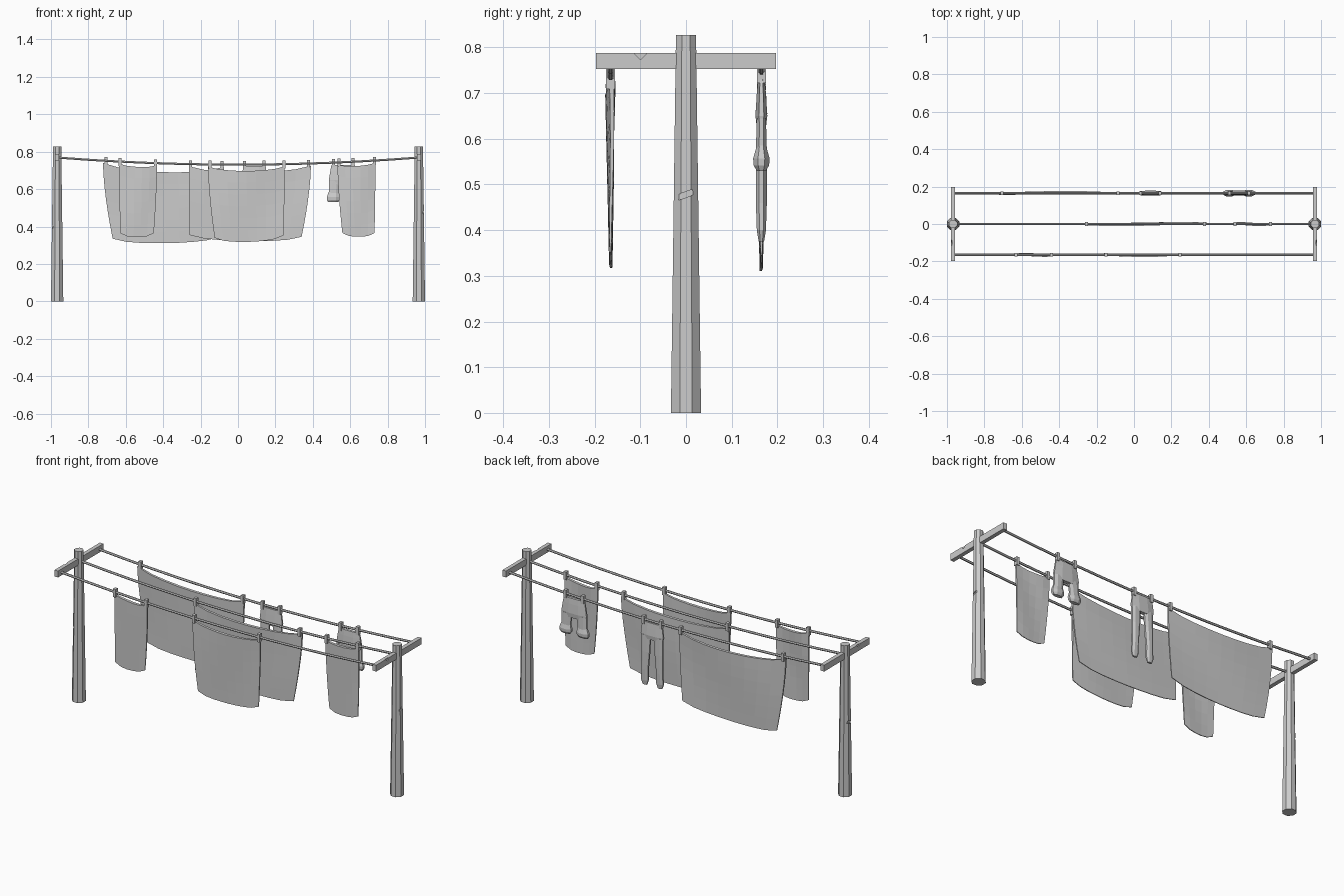
import bpy, bmesh, math
from mathutils import Vector

if "Cube" in bpy.data.objects:
    bpy.data.objects.remove(bpy.data.objects["Cube"])

LINE_Y = 0.165
POST_X = 0.967


def rope_z(x):
    return 0.731 + 0.038 * (x / POST_X) ** 2


def finish(bm, name):
    bmesh.ops.recalc_face_normals(bm, faces=bm.faces)
    me = bpy.data.meshes.new(name)
    bm.to_mesh(me)
    bm.free()
    ob = bpy.data.objects.new(name, me)
    bpy.context.collection.objects.link(ob)
    return ob


def box(name, loc, size, spin=0):
    bm = bmesh.new()
    bmesh.ops.create_cube(bm, size=1)
    bmesh.ops.scale(bm, vec=size, verts=bm.verts)
    ob = finish(bm, name)
    ob.location = loc
    ob.rotation_euler = (spin, 0, 0)
    return ob


def loft(name, sections, y=0.0, sides=8):
    """Stack of horizontal rings: (x, z, half width, half depth)."""
    bm = bmesh.new()
    k = 1 / math.cos(math.pi / sides)
    rings = []
    for x, z, rx, ry in sections:
        ring = []
        for i in range(sides):
            a = 2 * math.pi * (i + 0.5) / sides
            ring.append(bm.verts.new((x + rx * k * math.cos(a), y + ry * k * math.sin(a), z)))
        rings.append(ring)
    for a, b in zip(rings, rings[1:]):
        for i in range(sides):
            j = (i + 1) % sides
            bm.faces.new((a[i], a[j], b[j], b[i]))
    bm.faces.new(rings[0])
    bm.faces.new(rings[-1])
    return finish(bm, name)


def notch(target, loc, size, spin):
    cutter = box("notch_cutter", loc, size, spin)
    cutter.hide_render = True
    cutter.display_type = 'WIRE'
    mod = target.modifiers.new("notch", 'BOOLEAN')
    mod.operation = 'DIFFERENCE'
    mod.solver = 'EXACT'
    mod.object = cutter


def peg(x, y):
    box("clothes_peg", (x, y, rope_z(x) - 0.002), (0.016, 0.02, 0.044))


def cloth(name, y, top, bottom, corner_z, mid_z, sag, phase, nx=8, nz=6):
    """Hanging closed sheet: top/bottom x ranges, drooping hems, soft folds."""
    bm = bmesh.new()
    layers = []
    for side in (-1, 1):
        grid = []
        for j in range(nz + 1):
            v = j / nz
            row = []
            for i in range(nx + 1):
                u = i / nx
                bow = 4 * u * (1 - u)
                xt = top[0] + (top[1] - top[0]) * u
                xb = bottom[0] + (bottom[1] - bottom[0]) * u
                x = xt + (xb - xt) * v ** 1.6
                zt = rope_z(xt) - 0.012 - sag * bow ** 0.7
                zb = corner_z[0] * (1 - u) + corner_z[1] * u
                zb += (mid_z - sum(corner_z) / 2) * bow ** 0.6
                half = 0.002 + 0.006 * (1 - v) * (0.5 + 0.5 * bow)
                fold = 0.004 * math.sin(5 * u + 3 * v + phase) * (1 - 0.5 * v)
                row.append(bm.verts.new((x, y + fold + side * half, zt + (zb - zt) * v)))
            grid.append(row)
        for j in range(nz):
            for i in range(nx):
                bm.faces.new((grid[j][i], grid[j][i + 1], grid[j + 1][i + 1], grid[j + 1][i]))
        layers.append(grid)

    def rim(g):
        return (g[0] + [r[-1] for r in g[1:]] + g[-1][-2::-1]
                + [r[0] for r in g[-2:0:-1]])
    a, b = rim(layers[0]), rim(layers[1])
    for i in range(len(a)):
        j = (i + 1) % len(a)
        bm.faces.new((a[i], a[j], b[j], b[i]))
    finish(bm, name)


# posts and crossbars
for s, crack in ((-1, 0.40), (1, 0.475)):
    post = loft("post", [(s * POST_X, 0, 0.033, 0.033), (s * POST_X, 0.827, 0.022, 0.022)])
    notch(post, (s * (POST_X + 0.03), -0.008, crack), (0.016, 0.05, 0.012), 0.35)
    bar = box("crossbar", (s * POST_X, 0, 0.770), (0.022, 0.394, 0.035))
    notch(bar, (s * (POST_X + 0.011), -0.10, 0.793), (0.008, 0.028, 0.028), math.pi / 4)

# three sagging lines
for y in (-LINE_Y, 0, LINE_Y):
    cu = bpy.data.curves.new("washing_line", 'CURVE')
    cu.dimensions = '3D'
    cu.bevel_depth = 0.0065
    cu.bevel_resolution = 1
    cu.use_fill_caps = True
    sp = cu.splines.new('POLY')
    n = 12
    sp.points.add(n)
    for i in range(n + 1):
        x = POST_X * (2 * i / n - 1)
        sp.points[i].co = (x, y, rope_z(x), 1)
    sp.use_smooth = False
    bpy.context.collection.objects.link(bpy.data.objects.new("washing_line", cu))

# sheets and towels
cloth("front_towel", -LINE_Y, (-0.635, -0.433), (-0.63, -0.45), (0.365, 0.365), 0.343, 0.012, 0.5, 5)
cloth("front_sheet", -LINE_Y, (-0.16, 0.25), (-0.125, 0.243), (0.34, 0.352), 0.318, 0.022, 2.0)
cloth("middle_sheet", 0, (-0.262, 0.39), (-0.26, 0.34), (0.355, 0.345), 0.322, 0.03, 3.5)
cloth("middle_towel", 0, (0.532, 0.735), (0.558, 0.73), (0.365, 0.365), 0.345, 0.012, 1.0, 5)
cloth("back_sheet", LINE_Y, (-0.722, -0.075), (-0.67, -0.095), (0.335, 0.345), 0.311, 0.035, 5.0)

# trousers on the back line
loft("trousers_waist", [(0.088, 0.723, 0.06, 0.007), (0.088, 0.69, 0.064, 0.010),
                        (0.088, 0.655, 0.068, 0.013), (0.088, 0.632, 0.062, 0.010)], LINE_Y)
for s in (-1, 1):
    c = 0.088
    loft("trouser_leg", [(c + s * 0.038, 0.65, 0.027, 0.010), (c + s * 0.040, 0.56, 0.024, 0.012),
                         (c + s * 0.044, 0.46, 0.019, 0.012), (c + s * 0.046, 0.40, 0.021, 0.010),
                         (c + s * 0.046, 0.375, 0.013, 0.006)], LINE_Y)

# shorts with flared cuffs on the back line
c = 0.562
loft("shorts_waist", [(c, 0.73, 0.062, 0.007), (c, 0.70, 0.068, 0.010),
                      (c, 0.65, 0.076, 0.013), (c, 0.625, 0.072, 0.010)], LINE_Y)
for s in (-1, 1):
    loft("shorts_leg", [(c + s * 0.045, 0.645, 0.030, 0.010), (c + s * 0.050, 0.575, 0.027, 0.012)], LINE_Y)
    loft("shorts_cuff", [(c + s * 0.050, 0.585, 0.027, 0.010), (c + s * 0.052, 0.557, 0.035, 0.018),
                         (c + s * 0.052, 0.542, 0.034, 0.017), (c + s * 0.053, 0.53, 0.027, 0.010)], LINE_Y)

# pegs
for y, xs in ((-LINE_Y, (-0.63, -0.44, -0.15, 0.245)),
              (0, (-0.255, 0.377, 0.54, 0.73)),
              (LINE_Y, (-0.707, -0.085, 0.035, 0.14, 0.51, 0.615))):
    for x in xs:
        peg(x, y)
